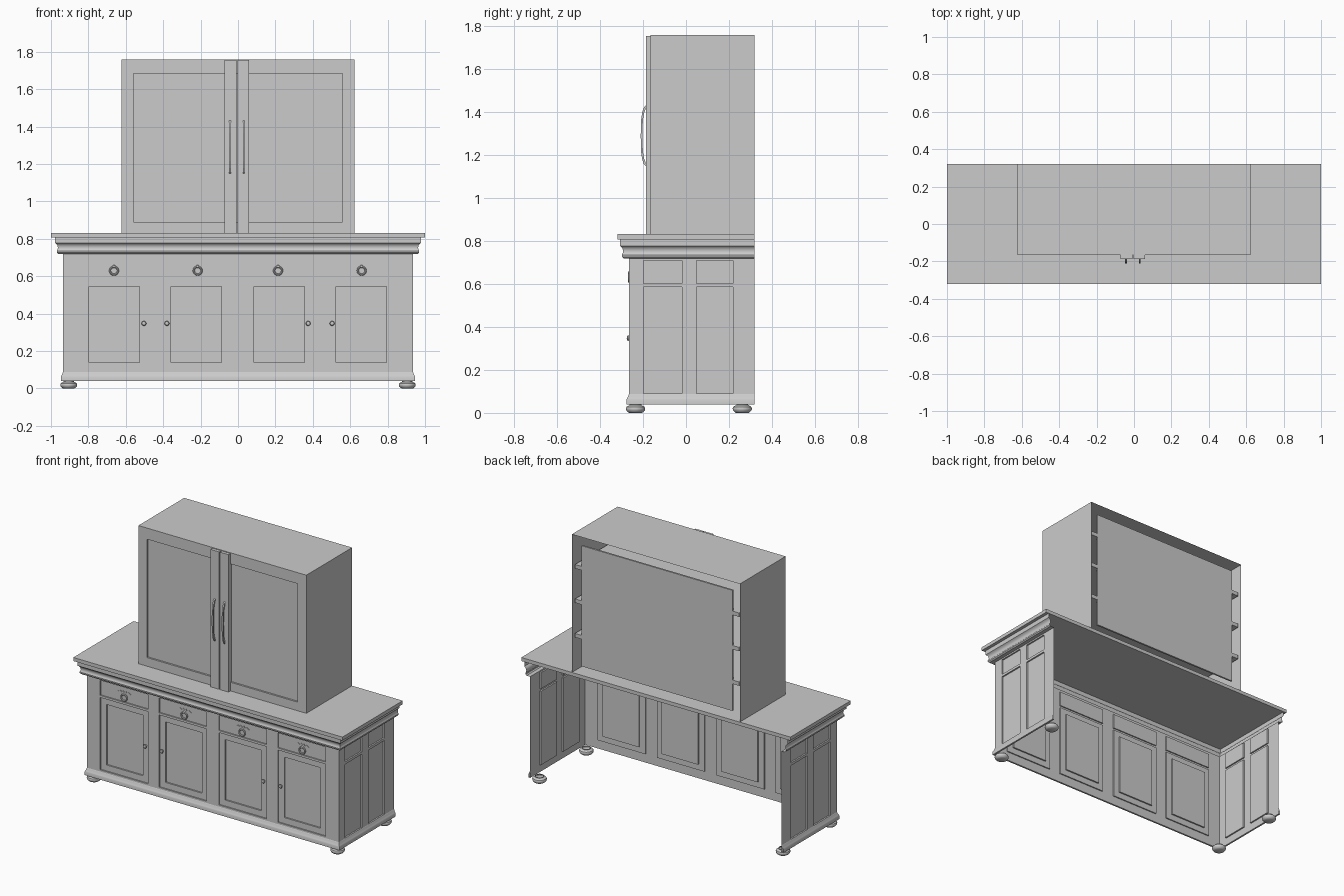
import bpy, bmesh, math
from mathutils import Vector, Matrix

if "Cube" in bpy.data.objects:
    bpy.data.objects.remove(bpy.data.objects["Cube"])

HX, FY, BY = 0.935, -0.265, 0.32      # base half width, front plane, back plane


def finish(name, bm, outward=None, smooth=False):
    bmesh.ops.remove_doubles(bm, verts=bm.verts, dist=1e-5)
    bmesh.ops.recalc_face_normals(bm, faces=bm.faces)
    if outward:                        # open sheets: make the visible side the front
        total = sum((f.normal * f.calc_area() for f in bm.faces), Vector())
        if total.dot(Vector(outward)) < 0:
            bmesh.ops.reverse_faces(bm, faces=bm.faces)
    me = bpy.data.meshes.new(name)
    bm.to_mesh(me)
    bm.free()
    ob = bpy.data.objects.new(name, me)
    bpy.context.collection.objects.link(ob)
    if smooth:
        bpy.ops.object.select_all(action='DESELECT')
        ob.select_set(True)
        bpy.context.view_layer.objects.active = ob
        bpy.ops.object.shade_smooth_by_angle(angle=math.radians(35))
    return ob


def quad(bm, pts):
    bm.faces.new([bm.verts.new(p) for p in pts])


def box(name, x0, x1, y0, y1, z0, z1):
    bm = bmesh.new()
    bmesh.ops.create_cube(bm, size=1)
    for v in bm.verts:
        v.co = ((x0 + x1) / 2 + v.co.x * (x1 - x0), (y0 + y1) / 2 + v.co.y * (y1 - y0),
                (z0 + z1) / 2 + v.co.z * (z1 - z0))
    return finish(name, bm)


def stepped_sheet(name, area, rects, place, outward):
    """Sheet with stepped recesses. rects: (u0, u1, v0, v1, depth), later ones win."""
    us = sorted({round(r[i], 4) for r in rects + [area] for i in (0, 1)})
    vs = sorted({round(r[i], 4) for r in rects + [area] for i in (2, 3)})

    def depth(i, j):
        u, v, d = (us[i] + us[i + 1]) / 2, (vs[j] + vs[j + 1]) / 2, 0
        for r in rects:
            if r[0] < u < r[1] and r[2] < v < r[3]:
                d = r[4]
        return d

    bm = bmesh.new()
    for i in range(len(us) - 1):
        for j in range(len(vs) - 1):
            a, b, c, e, d = us[i], us[i + 1], vs[j], vs[j + 1], depth(i, j)
            quad(bm, [place(a, c, d), place(b, c, d), place(b, e, d), place(a, e, d)])
            if i + 2 < len(us) and (n := depth(i + 1, j)) != d:
                quad(bm, [place(b, c, d), place(b, c, n), place(b, e, n), place(b, e, d)])
            if j + 2 < len(vs) and (n := depth(i, j + 1)) != d:
                quad(bm, [place(a, e, d), place(b, e, d), place(b, e, n), place(a, e, n)])
    return finish(name, bm, outward)


def u_moulding(name, profile):
    """Sweep an (offset, z) profile round the left, front and right of the base."""
    bm = bmesh.new()

    def ring(o, z):
        x, y = HX + o, FY - o
        return [(-x, BY, z), (-x, y, z), (x, y, z), (x, BY, z)]

    for p, q in zip(profile, profile[1:]):
        a, b = ring(*p), ring(*q)
        for k in range(3):
            quad(bm, [a[k], a[k + 1], b[k + 1], b[k]])
    return finish(name, bm, (0, -1, 0), True)


def lathe(name, profile, loc, rot=Matrix(), seg=20):
    bm = bmesh.new()
    vs = [bm.verts.new((r, 0, z)) for r, z in profile]
    es = [bm.edges.new(p) for p in zip(vs, vs[1:])]
    bmesh.ops.spin(bm, geom=vs + es, axis=(0, 0, 1), cent=(0, 0, 0),
                   angle=2 * math.pi, steps=seg)
    bm.transform(Matrix.Translation(loc) @ rot)
    return finish(name, bm, smooth=True)


def prism(name, pts, shift):
    bm = bmesh.new()
    f = bm.faces.new([bm.verts.new(p) for p in pts])
    new = bmesh.ops.extrude_face_region(bm, geom=[f])['geom']
    bmesh.ops.translate(bm, vec=shift, verts=[g for g in new if isinstance(g, bmesh.types.BMVert)])
    return finish(name, bm)


# base front: four drawers above four framed doors, all slightly recessed
centres = [-0.662, -0.224, 0.22, 0.659]
rects = []
for c in centres:
    rects += [(c - .177, c + .177, .6, .7, .008), (c - .177, c + .177, .1, .585, .008),
              (c - .135, c + .135, .14, .546, .018)]
stepped_sheet("base_front", (-HX, HX, .04, .72), rects,
              lambda u, v, d: (u, FY + d, v), (0, -1, 0))

# base sides: two columns of recessed panels
rects = []
for a, b in ((-.197, -.019), (.048, .22)):
    rects += [(a, b, .09, .585, .01), (a, b, .602, .71, .01)]
for s, label in ((-1, "left"), (1, "right")):
    stepped_sheet(f"base_side_{label}", (FY, BY, .04, .72), rects,
                  lambda u, v, d: (s * (HX - d), u, v), (s, 0, 0))

# mouldings and worktop
u_moulding("crown_moulding", [(0, .72), (.026, .72), (.033, .727), (.034, .736), (.03, .742),
                              (.028, .753), (.03, .764), (.036, .773), (.043, .778),
                              (.043, .808), (0, .808)])
u_moulding("plinth_moulding", [(0, .088), (.003, .083), (.005, .075), (.009, .068),
                               (.012, .062), (.012, .04), (0, .04)])
box("worktop", -1, 1, -.32, BY, .808, .832)

# bun feet
for x in (-.905, .905):
    for y in (-.235, .262):
        lathe("bun_foot", [(0, 0), (.03, 0), (.036, .004), (.043, .012), (.045, .02), (.042, .028),
                           (.034, .033), (.027, .036), (.027, .042)], (x, y, 0), seg=24)

# door knobs
to_front = Matrix.Rotation(math.pi / 2, 4, 'X')
for x in (-.503, -.38, .375, .503):
    lathe("door_knob", [(.007, 0), (.006, .005), (.011, .009), (.013, .013), (.01, .017), (0, .019)],
          (x, FY + .008, .348), to_front, 16)

# drawer pulls: shaped back plate, boss and hanging ring
half = [(0, .668), (.012, .675), (.018, .664), (.032, .672), (.05, .66),
        (.036, .656), (.026, .648), (.012, .65), (0, .642)]
outline = half + [(-x, z) for x, z in reversed(half[1:-1])]
for c in (-.663, -.216, .214, .661):
    prism("pull_plate", [(c + x, FY + .008, z) for x, z in outline], (0, -.004, 0))
    lathe("pull_boss", [(.009, 0), (.009, .006), (.006, .012), (0, .014)],
          (c, FY + .008, .652), to_front, 12)
    ring = [(.021 + .0055 * math.cos(t), .0055 * math.sin(t))
            for t in [k * math.pi / 4 for k in range(9)]]
    lathe("pull_ring", ring, (c, FY + .0015, .63), to_front)

# upper cabinet: open-backed shell with recessed front
UX, UY, Z0, Z1 = .624, -.166, .832, 1.76
bm = bmesh.new()
path = [(-UX, Z0), (-UX, Z1), (UX, Z1), (UX, Z0)]
for (xa, za), (xb, zb) in zip(path, path[1:]):
    quad(bm, [(xa, UY, za), (xb, UY, zb), (xb, BY, zb), (xa, BY, za)])
finish("upper_shell", bm, (0, 0, 1))
stepped_sheet("upper_front", (-UX, UX, Z0, Z1), [(-.56, .56, .89, 1.685, .012)],
              lambda u, v, d: (u, UY + d, v), (0, -1, 0))

# back panel and shelves, the shelf ends showing beside the panel
box("back_panel", -.56, .56, .295, .307, .885, 1.695)
for z in (1.08, 1.312, 1.543):
    box("shelf", -.61, .61, UY + .014, .307, z - .013, z + .013)

# meeting stiles and bowed handles
for x0, x1, hx in ((-.073, -.009, -.043), (-.002, .06, .031)):
    box("meeting_stile", x0, x1, -.187, UY + .012, Z0, 1.755)
    outer = [(-.184, .145), (-.196, .132), (-.204, .11), (-.209, .075), (-.211, 0)]
    inner = [(y + .008, z * .94) for y, z in outer]
    side = outer + [(y, -z) for y, z in reversed(outer[:-1])]
    side += [(y, -z) for y, z in inner[1:]] + [(y, z) for y, z in reversed(inner[1:-1])]
    prism("bow_handle", [(hx - .005, y, 1.29 + z) for y, z in side], (.01, 0, 0))
